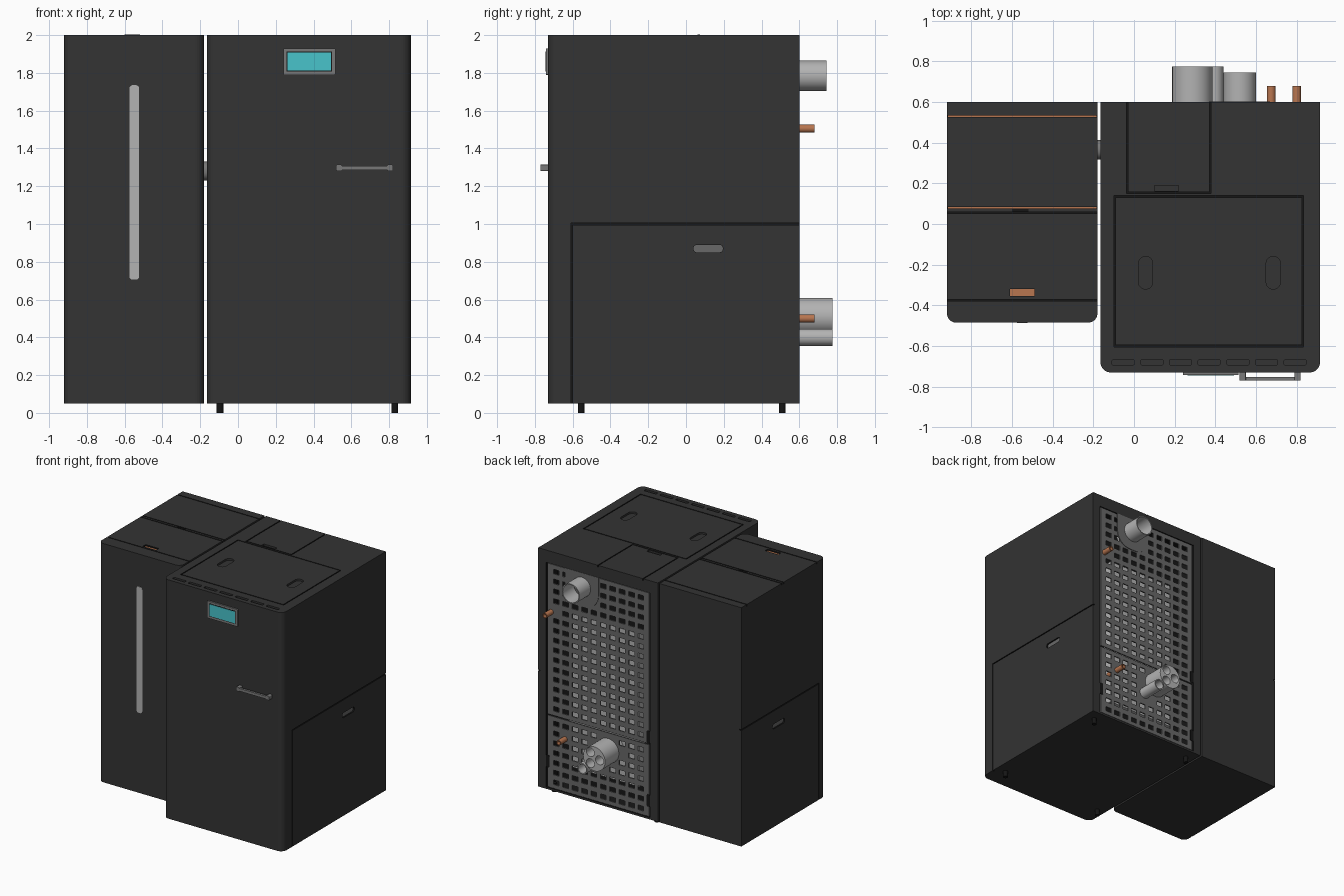
import bpy, bmesh, math

old = bpy.data.objects.get("Cube")
if old:
    bpy.data.objects.remove(old, do_unlink=True)


def material(name, rgb):
    m = bpy.data.materials.new(name)
    m.use_nodes = True
    m.diffuse_color = (*rgb, 1)
    bsdf = next(n for n in m.node_tree.nodes if n.type == 'BSDF_PRINCIPLED')
    bsdf.inputs["Base Color"].default_value = (*rgb, 1)
    bsdf.inputs["Roughness"].default_value = 0.6
    return m


BODY = material("charcoal", (0.033, 0.033, 0.033))
GAP = material("gap_black", (0.008, 0.008, 0.008))
STEEL = material("steel_grey", (0.14, 0.14, 0.14))
TRIM = material("trim_grey", (0.19, 0.19, 0.19))
LIGHT = material("light_grey", (0.45, 0.45, 0.45))
COPPER = material("copper", (0.48, 0.18, 0.08))
SCREEN = material("screen_cyan", (0.065, 0.55, 0.6))


def outline(u0, u1, v0, v1, radii, steps):
    """Rectangle outline with one radius per corner."""
    pts = []
    corners = [(u0, v0, 1, 1), (u1, v0, -1, 1), (u1, v1, -1, -1), (u0, v1, 1, -1)]
    for k, ((u, v, su, sv), r) in enumerate(zip(corners, radii)):
        for s in range(steps + 1 if r else 1):
            a = math.pi + math.pi / 2 * (k + s / steps)
            p = (u + su * r + r * math.cos(a), v + sv * r + r * math.sin(a)) if r else (u, v)
            if not pts or math.dist(p, pts[-1]) > 1e-5:
                pts.append(p)
    if math.dist(pts[0], pts[-1]) < 1e-5:
        pts.pop()
    return pts


def add_slab(bm, axis, u, v, d, r=0, slot=0, steps=8):
    """Extrude a rounded rectangle along an axis from d[0] to d[1]."""
    radii = r if isinstance(r, tuple) else (r,) * 4
    place = {'X': lambda a, b, c: (c, a, b),
             'Y': lambda a, b, c: (a, c, b),
             'Z': lambda a, b, c: (a, b, c)}[axis]
    pts = outline(*u, *v, radii, steps)
    rings = [[bm.verts.new(place(a, b, c)) for a, b in pts] for c in d]
    faces = [bm.faces.new(ring) for ring in rings]
    for i in range(len(pts)):
        j = (i + 1) % len(pts)
        faces.append(bm.faces.new((rings[0][i], rings[0][j], rings[1][j], rings[1][i])))
    for f in faces:
        f.material_index = slot


def finish(name, bm, *mats, smooth=False):
    bmesh.ops.recalc_face_normals(bm, faces=bm.faces)
    me = bpy.data.meshes.new(name)
    bm.to_mesh(me)
    bm.free()
    for m in mats:
        me.materials.append(m)
    ob = bpy.data.objects.new(name, me)
    bpy.context.collection.objects.link(ob)
    if smooth:
        activate(ob)
        bpy.ops.object.shade_smooth_by_angle(angle=math.radians(35))
    return ob


def activate(ob):
    bpy.ops.object.select_all(action='DESELECT')
    ob.select_set(True)
    bpy.context.view_layer.objects.active = ob


def slab(name, mat, axis, u, v, d, r=0, smooth=False):
    bm = bmesh.new()
    add_slab(bm, axis, u, v, d, r)
    return finish(name, bm, mat, smooth=smooth)


def cut(ob, bm, *mats):
    cutter = finish("cutter", bm, *mats)
    cutter.hide_render = True
    activate(ob)
    mod = ob.modifiers.new("cut", 'BOOLEAN')
    mod.object, mod.operation, mod.solver, mod.use_self = cutter, 'DIFFERENCE', 'EXACT', True
    bpy.ops.object.modifier_apply(modifier=mod.name)
    bpy.data.objects.remove(cutter, do_unlink=True)


def around(c, r):
    return (c - r, c + r)


def pipe(name, mat, x, z, y1, r, holes):
    """Pipe on the back; holes are (dx, dz, radius)."""
    bm = bmesh.new()
    add_slab(bm, 'Y', around(x, r), around(z, r), (0.5, y1), r)
    ob = finish(name, bm, mat, GAP)
    bm = bmesh.new()
    for dx, dz, hr in holes:
        add_slab(bm, 'Y', around(x + dx, hr), around(z + dz, hr), (0.56, y1 + 0.1), hr)
    cut(ob, bm, mat, GAP)
    activate(ob)
    bpy.ops.object.shade_smooth_by_angle(angle=math.radians(35))


W = 0.004           # half width of panel gaps
TOP = (1.985, 2.1)
SIDE = {1: (0.9, 1.1), -1: (-1.1, -0.905)}


def side_panel(bm, s, y0):
    """Lower side door gap with its grip slot."""
    add_slab(bm, 'X', (y0 - W, 0.7), around(1.0, W), SIDE[s], slot=1)
    add_slab(bm, 'X', around(y0, W), (0.0, 1.0), SIDE[s], slot=1)
    add_slab(bm, 'X', (0.04, 0.195), (0.85, 0.89), SIDE[s], 0.018, slot=1)


# Boiler cabinet
bm = bmesh.new()
add_slab(bm, 'Z', (-0.165, 0.915), (-0.73, 0.6), (0.05, 2.0), (0.05, 0.05, 0, 0))
boiler = finish("boiler_cabinet", bm, BODY, GAP)
bm = bmesh.new()
for x in (-0.095, 0.83):
    add_slab(bm, 'Z', around(x, W), (-0.6, 0.135), TOP, slot=1)
for y in (-0.6, 0.135):
    add_slab(bm, 'Z', (-0.095 - W, 0.83 + W), around(y, W), TOP, slot=1)
for x in (-0.033, 0.375):
    add_slab(bm, 'Z', around(x, W), (0.153, 0.7), TOP, slot=1)
add_slab(bm, 'Z', (-0.033 - W, 0.375 + W), around(0.153, W), TOP, slot=1)
add_slab(bm, 'Z', (0.1, 0.22), (0.162, 0.19), TOP)
for x in (0.057, 0.685):
    add_slab(bm, 'Z', around(x, 0.035), (-0.32, -0.16), TOP, 0.034)
for i in range(7):
    add_slab(bm, 'Z', around(-0.053 + 0.141 * i, 0.055), (-0.693, -0.668), TOP, 0.006)
side_panel(bm, 1, -0.605)
cut(boiler, bm, BODY, GAP)
bm = bmesh.new()
add_slab(bm, 'Y', (-0.095, 0.845), (0.065, 1.9), (0.45, 0.7), slot=1)
cut(boiler, bm, BODY, GAP)

# Pellet hopper cabinet
bm = bmesh.new()
add_slab(bm, 'Z', (-0.92, -0.18), (-0.485, 0.6), (0.05, 2.0), (0.045, 0.045, 0, 0))
hopper = finish("hopper_cabinet", bm, BODY, GAP)
bm = bmesh.new()
for y in (0.53, 0.08, 0.055, -0.375):
    add_slab(bm, 'Z', (-1.0, -0.1), around(y, W), TOP, slot=1)
add_slab(bm, 'Z', (-0.61, -0.49), (-0.355, -0.32), TOP, slot=1)
side_panel(bm, -1, -0.4)
cut(hopper, bm, BODY, GAP)
for i, y in enumerate((0.53, 0.08)):
    slab(f"lid_gap_lining_{i}", COPPER, 'Z', (-0.915, -0.185), around(y, W), (1.98, 1.99))
slab("lid_grip_lining", COPPER, 'Z', (-0.61, -0.49), (-0.355, -0.32), (1.98, 1.988))
slab("lid_tab", GAP, 'Z', (-0.6, -0.52), (0.06, 0.075), (1.998, 2.002))
slab("boiler_grip_floor", STEEL, 'X', (0.04, 0.195), (0.85, 0.89), (0.895, 0.903), 0.018)
slab("hopper_grip_floor", STEEL, 'X', (0.04, 0.195), (0.85, 0.89), (-0.908, -0.9), 0.018)

# Front details
slab("level_window", LIGHT, 'Y', (-0.575, -0.523), (0.705, 1.735), (-0.488, -0.48), 0.018)
slab("display_frame", TRIM, 'Y', (0.24, 0.515), (1.79, 1.93), (-0.742, -0.72), 0.006)
slab("display_surround", GAP, 'Y', (0.257, 0.498), (1.808, 1.914), (-0.743, -0.74))
slab("display_screen", SCREEN, 'Y', (0.262, 0.493), (1.813, 1.909), (-0.745, -0.74))
slab("handle_bar", TRIM, 'Y', (0.52, 0.82), (1.285, 1.308), (-0.77, -0.752), 0.006)
for i, x in enumerate((0.535, 0.805)):
    slab(f"handle_post_{i}", TRIM, 'Y', around(x, 0.015), (1.28, 1.314), (-0.77, -0.72), 0.006)

# Feet and the feed tube between the cabinets
for x in (-0.095, 0.83):
    for y in (-0.555, 0.51):
        slab("foot", GAP, 'Z', around(x, 0.018), around(y, 0.018), (0.0, 0.07), 0.018, True)
slab("feed_tube", TRIM, 'X', around(0.365, 0.047), around(1.28, 0.05), (-0.2, -0.15), 0.046, True)

# Inner vessel seen through the perforations
slab("inner_vessel", LIGHT, 'Y', (0.05, 0.68), (0.25, 1.5), (0.44, 0.53))

PIPES = [(0.52, 1.785, 0.15), (0.287, 0.51, 0.13), (0.395, 0.4, 0.08),
         (0.8, 1.505, 0.05), (0.675, 0.5, 0.05)]


def back_panel(name, z0, z1, rows, first):
    """Perforated sheet: a grid of faces with the holes left out."""
    def stops(lo, hi, centres, half):
        return [lo] + [c + s for c in centres for s in (-half, half)] + [hi]
    xs = stops(-0.085, 0.835, [-0.01 + 0.085 * i for i in range(10)], 0.026)
    zs = stops(z0, z1, [first + 0.08 * i for i in range(rows)], 0.019)
    bm = bmesh.new()
    grid = [[bm.verts.new((x, 0.597, z)) for x in xs] for z in zs]
    for j in range(len(zs) - 1):
        for i in range(len(xs) - 1):
            cx, cz = (xs[i] + xs[i + 1]) / 2, (zs[j] + zs[j + 1]) / 2
            blocked = any(math.hypot(cx - px, cz - pz) < pr for px, pz, pr in PIPES)
            if i % 2 and j % 2 and not blocked:
                continue
            bm.faces.new((grid[j][i], grid[j][i + 1], grid[j + 1][i + 1], grid[j + 1][i]))
    extruded = bmesh.ops.extrude_face_region(bm, geom=bm.faces[:])["geom"]
    for v in extruded:
        if isinstance(v, bmesh.types.BMVert):
            v.co.y -= 0.01
    finish(name, bm, STEEL)


back_panel("upper_back_panel", 0.665, 1.895, 15, 0.72)
back_panel("lower_back_panel", 0.07, 0.655, 7, 0.12)
slab("flue_cover", STEEL, 'Y', (0.37, 0.67), (1.63, 1.9), (0.595, 0.602), (0.12, 0.12, 0, 0))
for i, (x, z) in enumerate(((-0.08, 0.72), (-0.08, 0.2), (0.83, 0.28))):
    slab(f"panel_notch_{i}", GAP, 'Y', around(x, 0.015), around(z, 0.05), (0.594, 0.6), 0.01)

# Pipes on the back
pipe("flue_pipe", LIGHT, 0.52, 1.785, 0.745, 0.08, [(0, 0, 0.072)])
pipe("air_manifold", LIGHT, 0.287, 0.51, 0.775, 0.099,
     [(0.035, 0.045, 0.036), (0.035, -0.045, 0.036), (-0.048, 0, 0.036)])
pipe("drain_pipe", LIGHT, 0.395, 0.4, 0.775, 0.045, [(0, 0, 0.036)])
pipe("upper_water_pipe", COPPER, 0.8, 1.505, 0.68, 0.021, [(0, 0, 0.014)])
pipe("lower_water_pipe", COPPER, 0.675, 0.5, 0.68, 0.021, [(0, 0, 0.014)])
